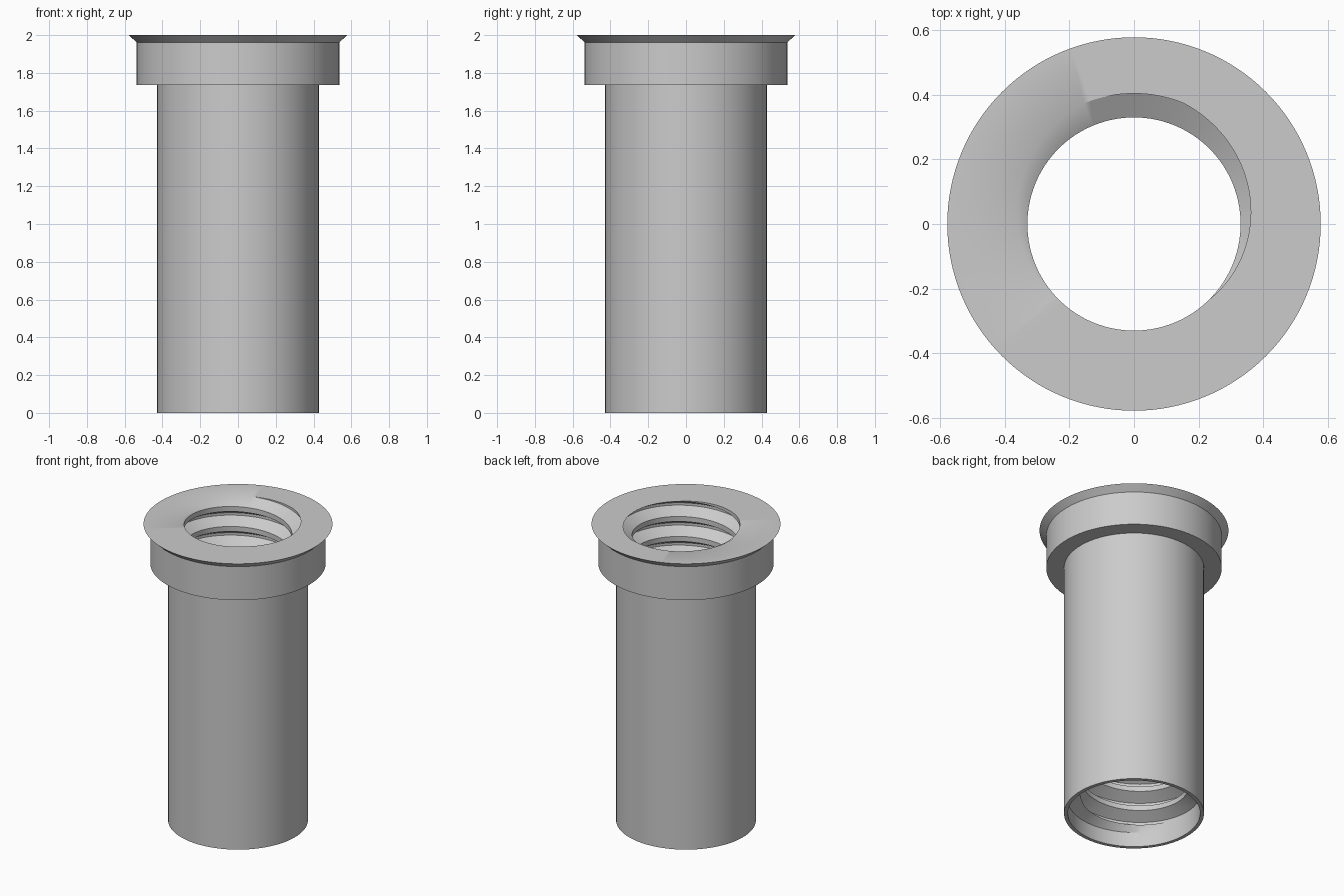
import bpy
import bmesh
from math import cos, sin, pi, radians

SEGMENTS = 128
HEIGHT = 2.0
PITCH = 0.135
MINOR, MAJOR = 0.33, 0.404
THREAD_BASE = 0.14

cube = bpy.data.objects.get("Cube")
if cube:
    bpy.data.objects.remove(cube, do_unlink=True)

# Plain grey metal
metal = bpy.data.materials.new("grey_metal")
metal.use_nodes = True
colour = (0.6, 0.6, 0.6, 1)
metal.diffuse_color = colour
metal.node_tree.nodes["Principled BSDF"].inputs["Base Color"].default_value = colour


def sweep(name, profile_at):
    """Sweep a (radius, z) profile that may change with the turn (0 to 1)."""
    bm = bmesh.new()
    columns = []
    for j in range(SEGMENTS + 1):
        turn = j / SEGMENTS
        a = 2 * pi * turn
        columns.append([bm.verts.new((r * cos(a), r * sin(a), z))
                        for r, z in profile_at(turn)])
    for a, b in zip(columns, columns[1:]):
        for i in range(len(a) - 1):
            bm.faces.new((a[i], b[i], b[i + 1], a[i + 1]))
    bmesh.ops.remove_doubles(bm, verts=bm.verts, dist=1e-5)
    bmesh.ops.dissolve_degenerate(bm, edges=bm.edges, dist=1e-5)
    mesh = bpy.data.meshes.new(name)
    bm.to_mesh(mesh)
    bm.free()
    mesh.materials.append(metal)
    obj = bpy.data.objects.new(name, mesh)
    bpy.context.collection.objects.link(obj)
    bpy.ops.object.select_all(action='DESELECT')
    obj.select_set(True)
    bpy.context.view_layer.objects.active = obj
    bpy.ops.object.shade_smooth_by_angle(angle=radians(30))
    return obj


def thread_radius(turn, z):
    """Radius of the right-handed trapezoid thread at a turn and height."""
    phase = (z - HEIGHT) / PITCH - turn + 0.25
    off = abs(phase - round(phase))
    depth = min(1, max(0, (0.375 - off) / 0.3125))
    return MINOR + (MAJOR - MINOR) * depth


def bore_profile(turn):
    # Flat flange top, helical thread, then plain counterbore
    points = [(0.578, HEIGHT)]
    turns = int((HEIGHT - THREAD_BASE) / PITCH) + 3
    for n in range(2, -turns, -1):
        for step in (0.375, 0.0625, -0.0625, -0.375):
            z = HEIGHT + PITCH * (turn - 0.25 + n + step)
            z = min(HEIGHT, max(THREAD_BASE, z))
            points.append((thread_radius(turn, z), z))
    return points + [(0.405, 0.1), (0.405, 0)]


# Outer sleeve with stepped collar and flared lip
shell = [(0.405, 0), (0.428, 0), (0.428, 1.735), (0.537, 1.735),
         (0.537, 1.962), (0.578, HEIGHT)]
sweep("sleeve_and_collar", lambda turn: shell)

# Lip top and threaded bore
sweep("threaded_bore", bore_profile)
